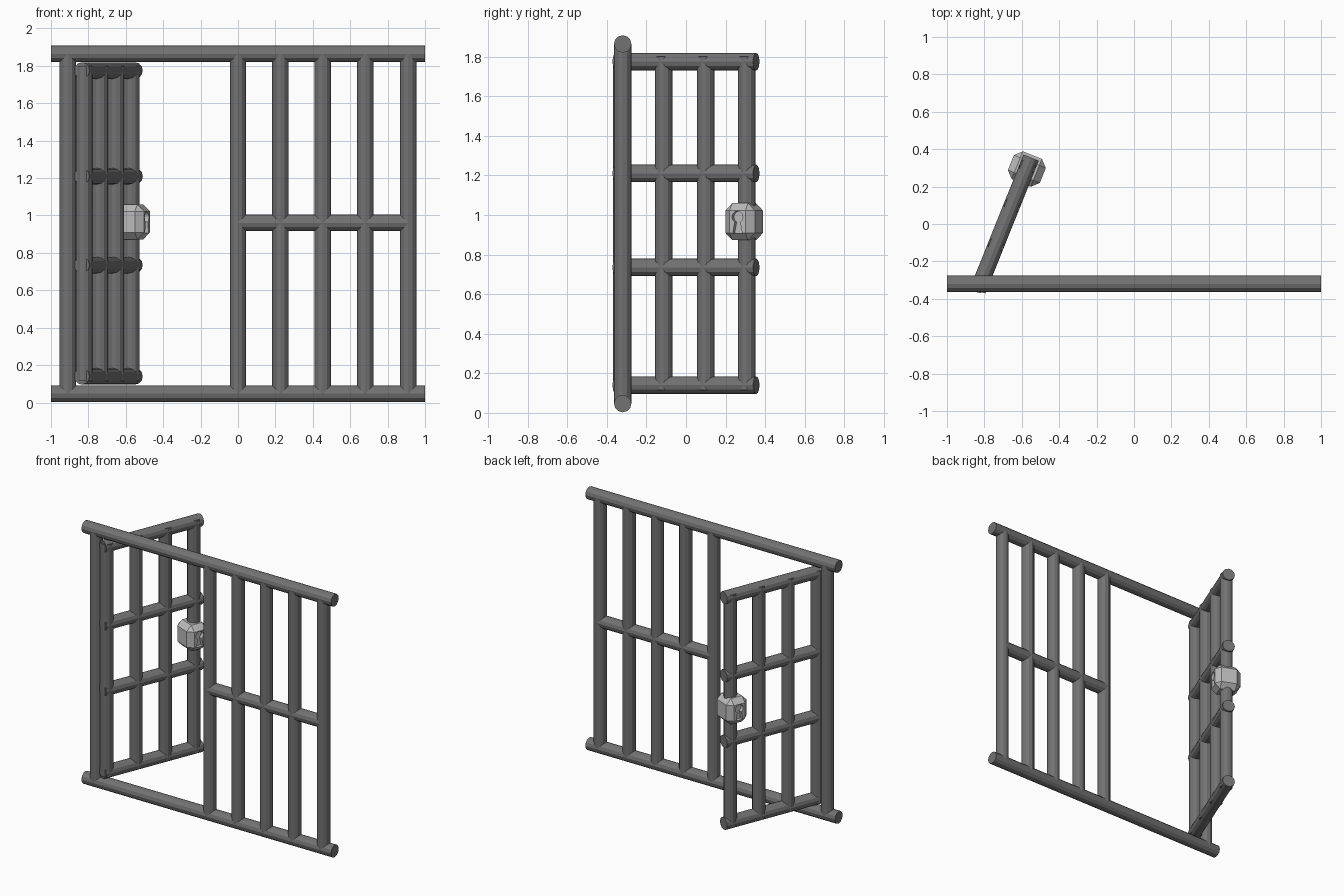
import bpy, bmesh, math
from mathutils import Vector, Matrix

if "Cube" in bpy.data.objects:
    bpy.data.objects.remove(bpy.data.objects["Cube"])

R = 0.044          # bar radius
SIDES = 12
YF = -0.32         # plane of the fixed frame


def material(name, v):
    m = bpy.data.materials.new(name)
    m.diffuse_color = (v, v, v, 1)
    m.use_nodes = True
    m.node_tree.nodes["Principled BSDF"].inputs["Base Color"].default_value = m.diffuse_color
    return m


iron = material("dark_iron", 0.17)
steel = material("light_steel", 0.5)


def finish(name, bm, mat):
    bmesh.ops.recalc_face_normals(bm, faces=bm.faces)
    me = bpy.data.meshes.new(name)
    bm.to_mesh(me)
    bm.free()
    ob = bpy.data.objects.new(name, me)
    me.materials.append(mat)
    bpy.context.collection.objects.link(ob)
    return ob


def bar(name, a, b):
    """Round bar between two points."""
    a, b = Vector(a), Vector(b)
    d = b - a
    bm = bmesh.new()
    bmesh.ops.create_cone(bm, cap_ends=True, segments=SIDES, radius1=R, radius2=R,
                          depth=d.length,
                          matrix=Matrix.Translation((a + b) / 2)
                          @ d.to_track_quat('Z', 'Y').to_matrix().to_4x4())
    return finish(name, bm, iron)


# Fixed frame: long rails, uprights, short middle rail
for name, z in (("bottom_rail", 0.047), ("top_rail", 1.864)):
    bar(name, (-1, YF, z), (1, YF, z))
for x in (-0.91, 0, 0.227, 0.453, 0.68, 0.91):
    bar("frame_upright", (x, YF, 0.047), (x, YF, 1.864))
bar("middle_rail", (0, YF, 0.96), (0.91, YF, 0.96))

# Open door, swung about its left edge
start, end = Vector((-0.835, -0.355, 0)), Vector((-0.55, 0.355, 0))
along = (end - start).normalized()
up = Vector((0, 0, 1))
for z in (0.14, 0.735, 1.21, 1.775):
    bar("door_rail", start + up * z, end + up * z)
for t in (0.042, 0.341, 0.64, 0.932):
    p = start.lerp(end, t)
    bar("door_upright", p + up * 0.115, p + up * 1.80)

# Lock case: chamfered box around the last door bar
normal = along.cross(up)
place = Matrix.Translation((-0.573, 0.294, 0.966)) @ Matrix(
    (normal, -along.cross(normal).cross(normal), up)).transposed().to_4x4()
bm = bmesh.new()
bmesh.ops.create_cube(bm, size=1)
bmesh.ops.scale(bm, vec=(0.184, 0.16, 0.187), verts=bm.verts)
bmesh.ops.bevel(bm, geom=bm.edges[:], offset=0.037, segments=1, affect='EDGES')
lock = finish("lock_case", bm, steel)

# Keyhole recess cut into both faces of the lock
profile = [(0.03 * math.cos(math.radians(a)), 0.024 + 0.03 * math.sin(math.radians(a)))
           for a in range(-60, 241, 30)] + [(-0.026, -0.06), (0.026, -0.06)]
for s in (-1, 1):
    bm = bmesh.new()
    f = bm.faces.new([bm.verts.new((s * 0.065, y, z)) for y, z in profile])
    ext = bmesh.ops.extrude_face_region(bm, geom=[f])
    bmesh.ops.translate(bm, vec=(s * 0.1, 0, 0),
                        verts=[v for v in ext["geom"] if isinstance(v, bmesh.types.BMVert)])
    cutter = finish("keyhole_cutter", bm, steel)
    cutter.matrix_world = place
    cutter.hide_render = True
    cutter.hide_set(True)
    mod = lock.modifiers.new("keyhole", 'BOOLEAN')
    mod.operation, mod.object, mod.solver = 'DIFFERENCE', cutter, 'EXACT'
lock.matrix_world = place
